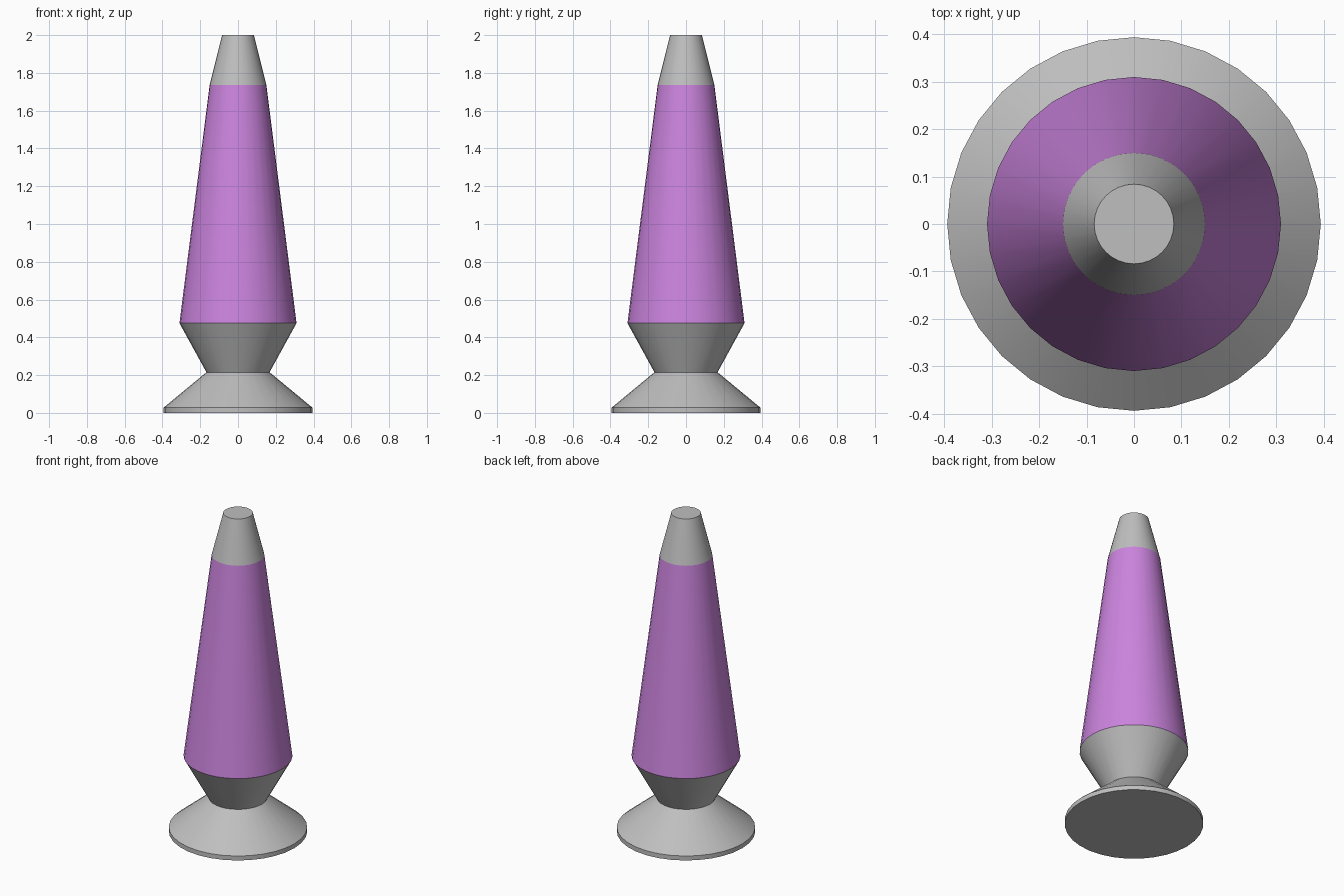
import bpy, bmesh, math

if "Cube" in bpy.data.objects:
    bpy.data.objects.remove(bpy.data.objects["Cube"])

SIDES = 32

def material(name, rgb):
    m = bpy.data.materials.new(name)
    m.diffuse_color = (*rgb, 1)
    m.use_nodes = True
    m.node_tree.nodes["Principled BSDF"].inputs["Base Color"].default_value = m.diffuse_color
    return m

metal = material("grey metal", (0.52, 0.52, 0.52))
purple = material("purple glass", (0.60, 0.23, 0.73))

def lathe(name, profile, mat):
    """Closed solid of revolution from (radius, z) points, bottom to top."""
    bm = bmesh.new()
    rings = [[bm.verts.new((r * math.cos(2 * math.pi * i / SIDES),
                            r * math.sin(2 * math.pi * i / SIDES), z))
              for i in range(SIDES)] for r, z in profile]
    for a, b in zip(rings, rings[1:]):
        for i in range(SIDES):
            j = (i + 1) % SIDES
            bm.faces.new((a[i], a[j], b[j], b[i]))
    bm.faces.new(rings[0][::-1])
    bm.faces.new(rings[-1])
    mesh = bpy.data.meshes.new(name)
    bm.to_mesh(mesh)
    bm.free()
    mesh.materials.append(mat)
    ob = bpy.data.objects.new(name, mesh)
    bpy.context.collection.objects.link(ob)
    bpy.ops.object.select_all(action='DESELECT')
    ob.select_set(True)
    bpy.context.view_layer.objects.active = ob
    bpy.ops.object.shade_smooth_by_angle(angle=math.radians(30))

# Flared foot with a thin rim
lathe("foot", [(0.394, 0), (0.394, 0.028), (0.167, 0.215)], metal)
# Cup holding the globe
lathe("cup", [(0.167, 0.215), (0.31, 0.475)], metal)
# Tapered coloured globe
lathe("globe", [(0.31, 0.475), (0.15, 1.737)], purple)
# Top cap
lathe("cap", [(0.15, 1.737), (0.084, 2.0)], metal)
